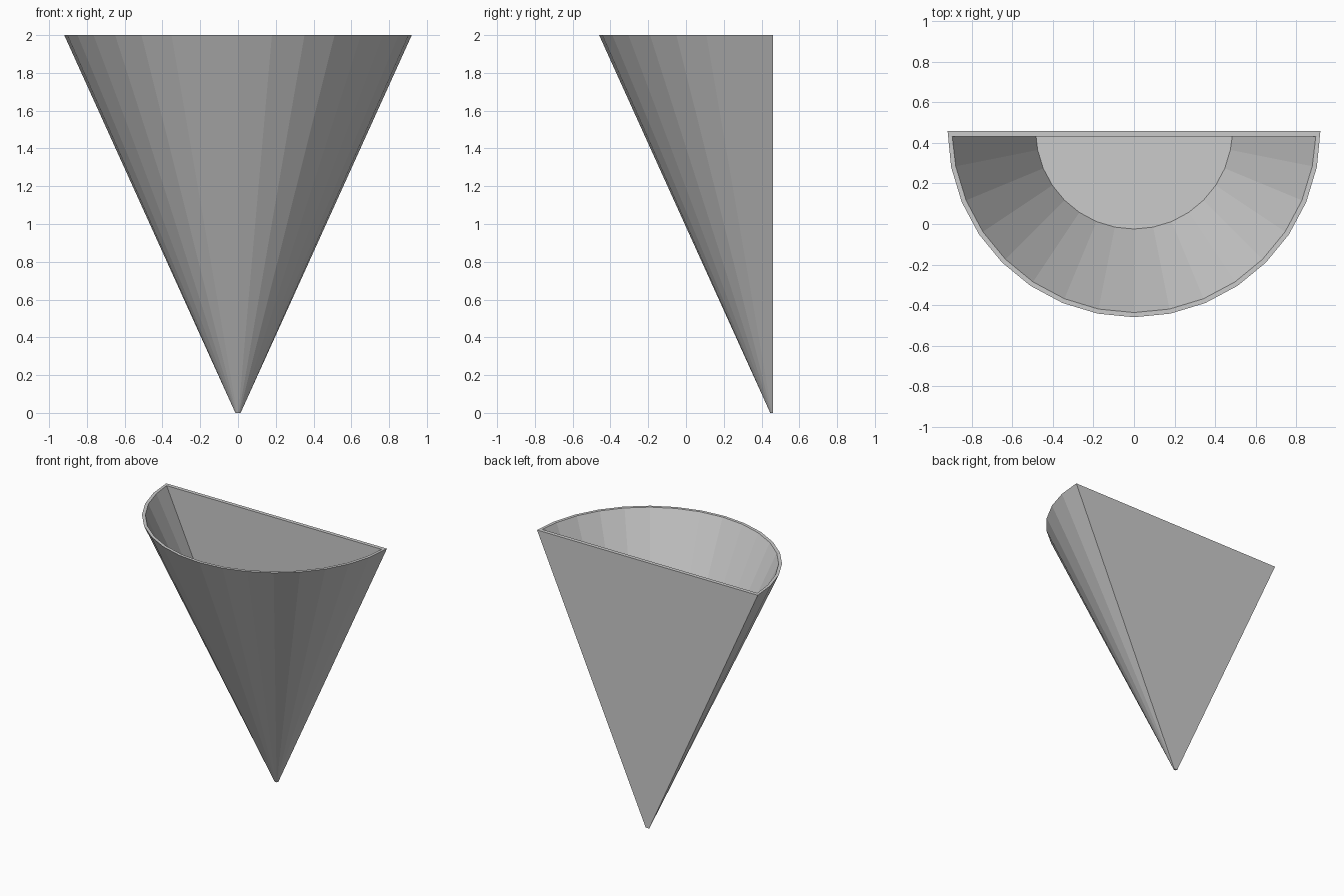
import bpy, bmesh
from math import pi, sin, cos

if "Cube" in bpy.data.objects:
    bpy.data.objects.remove(bpy.data.objects["Cube"])

HEIGHT = 2.0
R_BOTTOM, R_TOP = 0.014, 0.92   # outer half-cone radii
BACK = 0.46                     # flat wall-side plane
WALL, BACK_WALL = 0.023, 0.029  # wall thicknesses
SEGMENTS = 16                   # facets around the half circle
SOIL_Z = 1.09


def outer_radius(z):
    return R_BOTTOM + (R_TOP - R_BOTTOM) * z / HEIGHT


def half_ring(bm, radius, z, back=BACK):
    """Half circle of vertices, bulging to -y and cut off at the back plane."""
    ring = []
    for i in range(SEGMENTS + 1):
        a = pi * i / SEGMENTS
        ring.append(bm.verts.new((-radius * cos(a),
                                  min(back, BACK - radius * sin(a)), z)))
    return ring


def bridge(bm, a, b):
    n = len(a)
    for i in range(n):
        j = (i + 1) % n
        bm.faces.new((a[i], a[j], b[j], b[i]))


def finish(bm, name):
    bmesh.ops.recalc_face_normals(bm, faces=bm.faces)
    mesh = bpy.data.meshes.new(name)
    bm.to_mesh(mesh)
    bm.free()
    obj = bpy.data.objects.new(name, mesh)
    bpy.context.collection.objects.link(obj)
    return obj


# Planter shell: tip, outside wall, rim, inside wall, cavity bottom
bm = bmesh.new()
inner_back = BACK - BACK_WALL
cavity_z = 0.38
rings = [
    half_ring(bm, outer_radius(0), 0),
    half_ring(bm, R_TOP, HEIGHT),
    half_ring(bm, R_TOP - WALL, HEIGHT, inner_back),
    half_ring(bm, outer_radius(cavity_z) - WALL, cavity_z, inner_back),
]
for lower, upper in zip(rings, rings[1:]):
    bridge(bm, lower, upper)
bm.faces.new(rings[0])
bm.faces.new(rings[-1])
finish(bm, "planter_shell")

# Flat shelf inside the planter
bm = bmesh.new()
shelf = bm.faces.new(half_ring(bm, outer_radius(SOIL_Z) - WALL, SOIL_Z, inner_back))
shelf.normal_update()
if shelf.normal.z < 0:
    shelf.normal_flip()
mesh = bpy.data.meshes.new("soil_shelf")
bm.to_mesh(mesh)
bm.free()
bpy.context.collection.objects.link(bpy.data.objects.new("soil_shelf", mesh))
